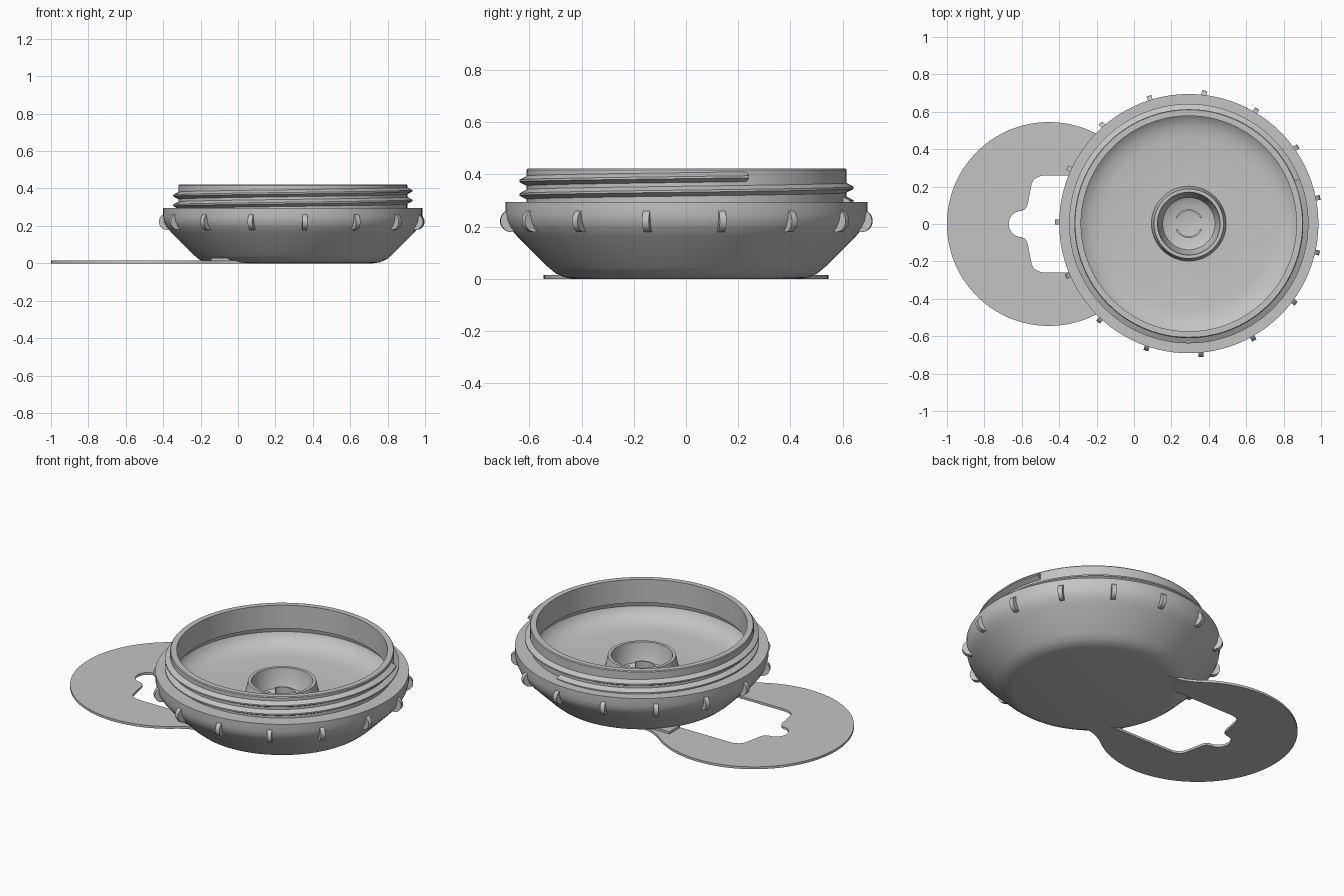
import bpy, bmesh
from math import sin, cos, pi, radians
from mathutils import Matrix, Vector

if "Cube" in bpy.data.objects:
    bpy.data.objects.remove(bpy.data.objects["Cube"])

CUP = Vector((0.293, 0.002, 0))
SIDES = 96

grey = bpy.data.materials.new("plain_grey")
grey.use_nodes = True
grey.diffuse_color = (0.55, 0.55, 0.55, 1)
grey.node_tree.nodes["Principled BSDF"].inputs["Base Color"].default_value = (0.55, 0.55, 0.55, 1)


def finish(name, bm, location=(0, 0, 0), angle=30):
    bmesh.ops.recalc_face_normals(bm, faces=bm.faces)
    mesh = bpy.data.meshes.new(name)
    bm.to_mesh(mesh)
    bm.free()
    mesh.materials.append(grey)
    obj = bpy.data.objects.new(name, mesh)
    obj.location = location
    bpy.context.collection.objects.link(obj)
    bpy.ops.object.select_all(action='DESELECT')
    obj.select_set(True)
    bpy.context.view_layer.objects.active = obj
    bpy.ops.object.shade_smooth_by_angle(angle=radians(angle))
    return obj


def lathe(name, profile):
    bm = bmesh.new()
    verts = [bm.verts.new((r, 0, z)) for r, z in profile]
    edges = [bm.edges.new(pair) for pair in zip(verts, verts[1:])]
    bmesh.ops.spin(bm, geom=verts + edges, cent=(0, 0, 0), axis=(0, 0, 1),
                   angle=2 * pi, steps=SIDES, use_merge=True)
    bmesh.ops.remove_doubles(bm, verts=bm.verts, dist=1e-5)
    return finish(name, bm, CUP)


def sweep(name, sections):
    """Skin a row of equal cross-sections and cap both ends."""
    bm = bmesh.new()
    rings = [[bm.verts.new(p) for p in s] for s in sections]
    n = len(rings[0])
    for a, b in zip(rings, rings[1:]):
        for i in range(n):
            j = (i + 1) % n
            bm.faces.new((a[i], a[j], b[j], b[i]))
    bm.faces.new(rings[0])
    bm.faces.new(rings[-1])
    return finish(name, bm, CUP)


def around(angle, section):
    return [(r * cos(angle), r * sin(angle), z) for r, z in section]


# Cup: sloped outside, neck, undercut bowl, raised floor and central socket
outside = [(0, 0), (0.43, 0), (0.465, 0.005), (0.5, 0.02), (0.53, 0.045),
           (0.65, 0.165), (0.675, 0.195), (0.688, 0.222), (0.693, 0.25), (0.693, 0.295)]
neck = [(0.612, 0.295), (0.612, 0.417), (0.608, 0.422), (0.576, 0.422), (0.576, 0.282)]
bowl = [(0.598, 0.272), (0.604, 0.25), (0.595, 0.228), (0.565, 0.2), (0.52, 0.18), (0.46, 0.17)]
socket = [(0.2, 0.17), (0.186, 0.236), (0.168, 0.236), (0.158, 0.17),
          (0.14, 0.125), (0.1, 0.105), (0, 0.105)]
lathe("cup", outside + neck + bowl + socket)

# Screw thread climbing the neck
PITCH, TURNS, END = 0.052, 1.85, radians(22)
sections = []
steps = int(TURNS * SIDES)
for i in range(steps + 1):
    back = (steps - i) / SIDES
    z = 0.391 - back * PITCH
    sections.append(around(END - back * 2 * pi,
                           [(0.606, z - 0.022), (0.64, z - 0.004),
                            (0.64, z + 0.004), (0.606, z + 0.022)]))
sweep("screw_thread", sections)

# Rounded grip ribs
bm = bmesh.new()
for k in range(15):
    place = (Matrix.Rotation(radians(179.3 + k * 24), 4, 'Z')
             @ Matrix.Translation((0.673, 0, 0.222)) @ Matrix.Rotation(pi / 2, 4, 'X'))
    bmesh.ops.create_cone(bm, cap_ends=True, segments=32, radius1=0.043, radius2=0.043,
                          depth=0.026, matrix=place)
finish("grip_ribs", bm, CUP)

# Split collar in the socket
for name, start in (("socket_collar_back", 25), ("socket_collar_front", 205)):
    sweep(name, [around(radians(start + a), [(0.068, 0.1), (0.077, 0.1),
                                             (0.077, 0.165), (0.068, 0.165)])
                 for a in range(0, 131, 10)])

# Flat hanging plate: half outline, mirrored in y
DISC_X, DISC_R = -0.455, 0.545
outer = [(0.05, 0.3), (0.09, 0.368), (0.05, 0.366), (0, 0.372), (-0.05, 0.388)]
outer += [(DISC_X + DISC_R * cos(radians(a)), DISC_R * sin(radians(a))) for a in range(50, 180, 3)]
outer.append((-1, 0))
opening = [(-0.67 + 0.07 - 0.07 * cos(radians(a)), 0.07 * sin(radians(a))) for a in range(0, 91, 10)]
opening += [(-0.58, 0.08), (-0.57, 0.1), (-0.55, 0.2)]
opening += [(-0.475 - 0.075 * cos(radians(a)), 0.2 + 0.06 * sin(radians(a))) for a in range(15, 91, 15)]
opening.append((0, 0.26))


def mirror(points):
    return [(x, -y) for x, y in reversed(points)]


outline = outer + mirror(outer[:-1]) + mirror(opening) + opening[1:]
bm = bmesh.new()
face = bm.faces.new([bm.verts.new((x, y, 0)) for x, y in outline])
top = bmesh.ops.extrude_face_region(bm, geom=[face])["geom"]
bmesh.ops.translate(bm, vec=(0, 0, 0.014), verts=[v for v in top if isinstance(v, bmesh.types.BMVert)])
bmesh.ops.triangulate(bm, faces=[f for f in bm.faces if len(f.verts) > 4])
finish("hanging_plate", bm)

# Thickened roots where the plate arms meet the cup
bm = bmesh.new()
for side in (-1, 1):
    bmesh.ops.create_cube(bm, size=1, matrix=Matrix.Translation((-0.07, side * 0.315, 0.02))
                          @ Matrix.Diagonal((0.15, 0.1, 0.016, 1)))
finish("plate_roots", bm)
